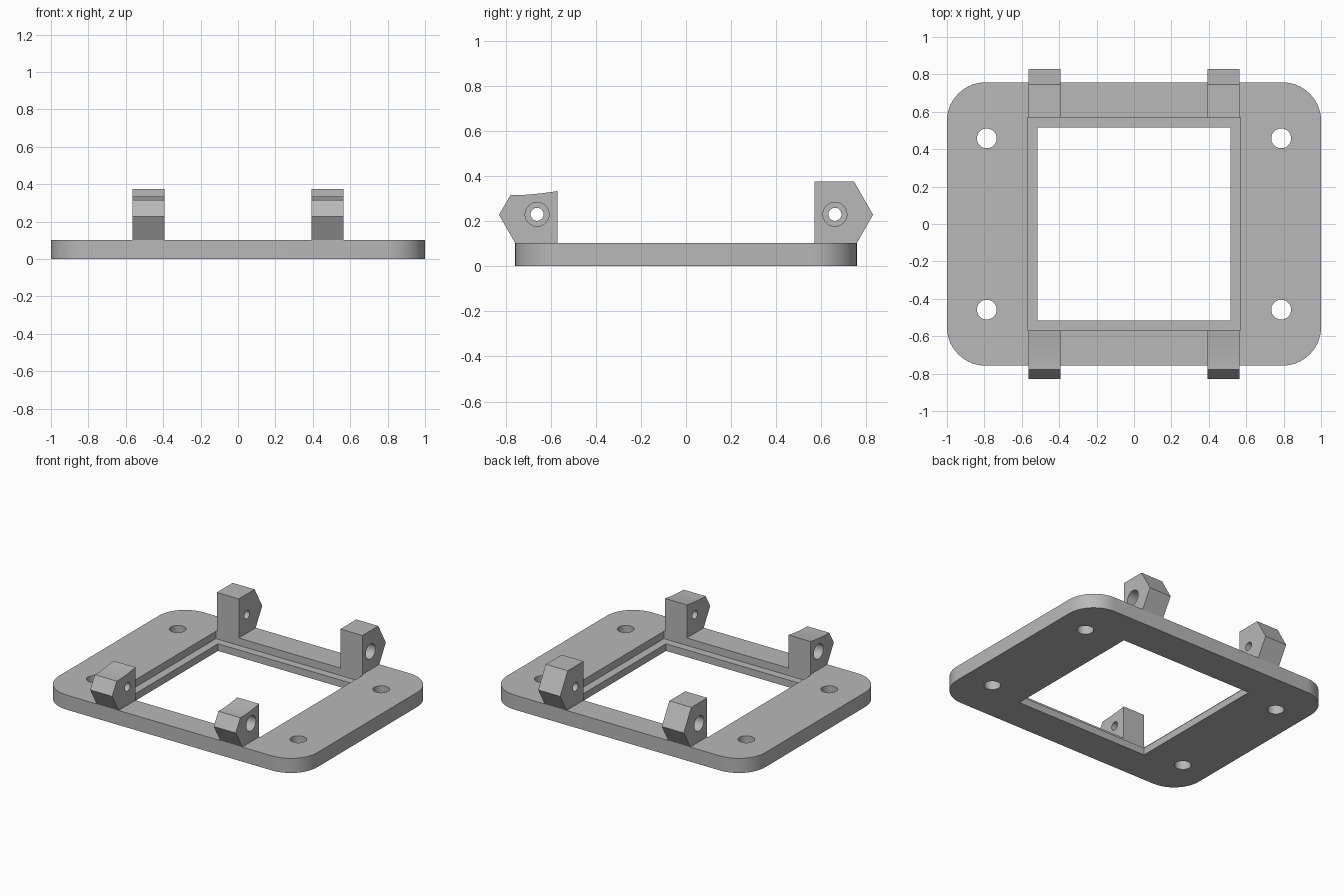
import bpy, bmesh, math
from mathutils import Vector

if "Cube" in bpy.data.objects:
    bpy.data.objects.remove(bpy.data.objects["Cube"], do_unlink=True)

grey = bpy.data.materials.new("plain grey")
grey.use_nodes = True
colour = (0.48, 0.48, 0.48, 1)
grey.diffuse_color = colour
grey.node_tree.nodes["Principled BSDF"].inputs["Base Color"].default_value = colour


def prism(name, outline, low, high, axis="z"):
    """Extrude a 2D outline: (x, y) along z, or (y, z) along x."""
    place = (lambda p, h: Vector((p[0], p[1], h))) if axis == "z" else (lambda p, h: Vector((h, p[0], p[1])))
    bm = bmesh.new()
    face = bm.faces.new([bm.verts.new(place(p, low)) for p in outline])
    ext = bmesh.ops.extrude_face_region(bm, geom=[face])
    shift = place((0, 0), high - low)
    bmesh.ops.translate(bm, vec=shift, verts=[v for v in ext["geom"] if isinstance(v, bmesh.types.BMVert)])
    bmesh.ops.recalc_face_normals(bm, faces=bm.faces)
    mesh = bpy.data.meshes.new(name)
    bm.to_mesh(mesh)
    bm.free()
    mesh.materials.append(grey)
    ob = bpy.data.objects.new(name, mesh)
    bpy.context.collection.objects.link(ob)
    return ob


def arc(cx, cy, r, start, end, steps):
    angles = [math.radians(start + (end - start) * i / steps) for i in range(steps + 1)]
    return [(cx + r * math.cos(a), cy + r * math.sin(a)) for a in angles]


def circle(cx, cy, r):
    return arc(cx, cy, r, 0, 360, 40)[:-1]


def square(half):
    return [(-half, -half), (half, -half), (half, half), (-half, half)]


def finish(ob, cutters):
    """Cut the holes, then smooth only the round surfaces."""
    for c in cutters:
        c.hide_render = True
        mod = ob.modifiers.new("cut", "BOOLEAN")
        mod.operation, mod.solver, mod.object = "DIFFERENCE", "EXACT", c
    bpy.ops.object.select_all(action="DESELECT")
    bpy.context.view_layer.objects.active = ob
    ob.select_set(True)
    for mod in list(ob.modifiers):
        bpy.ops.object.modifier_apply(modifier=mod.name)
    for c in cutters:
        bpy.data.objects.remove(c, do_unlink=True)
    bpy.ops.object.shade_smooth_by_angle(angle=math.radians(20))


# Base plate with rounded corners, stepped window and four screw holes
HX, HY, R, TOP = 1.0, 0.757, 0.205, 0.102
outline = []
for i, (sx, sy) in enumerate([(1, 1), (-1, 1), (-1, -1), (1, -1)]):
    outline += arc(sx * (HX - R), sy * (HY - R), R, 90 * i, 90 * i + 90, 14)
plate = prism("base_plate", outline, 0, TOP)
cutters = [prism("window_cutter", square(0.515), -0.1, 0.3),
           prism("recess_cutter", square(0.57), 0.05, 0.3)]
for sx in (-1, 1):
    for sy in (-1, 1):
        cutters.append(prism("screw_cutter", circle(sx * 0.787, sy * 0.458, 0.053), -0.1, 0.3))
finish(plate, cutters)

# Side profiles of the lugs; the front pair has a shallow scooped top
scoop = [(-0.57 - 0.18 * t, 0.315 + 0.018 * (1 - t) ** 1.6) for t in (0, 0.2, 0.4, 0.6, 0.8, 1)]
profiles = {
    "front": [(-0.57, TOP)] + scoop + [(-0.778, 0.315), (-0.829, 0.228), (-0.757, TOP)],
    "back": [(0.57, TOP), (0.57, 0.375), (0.745, 0.375), (0.829, 0.228), (0.757, TOP)],
}

# Lugs with a through hole and a counterbore on the outer side
for end, profile in profiles.items():
    hole_y = -0.66 if end == "front" else 0.66
    for side, s in (("left", 1), ("right", -1)):
        lug = prism(f"{end}_{side}_lug", profile, s * 0.393, s * 0.563, "x")
        finish(lug, [
            prism("pin_cutter", circle(hole_y, 0.23, 0.029), s * 0.3, s * 0.7, "x"),
            prism("bore_cutter", circle(hole_y, 0.23, 0.053), s * 0.45, s * 0.7, "x"),
        ])
